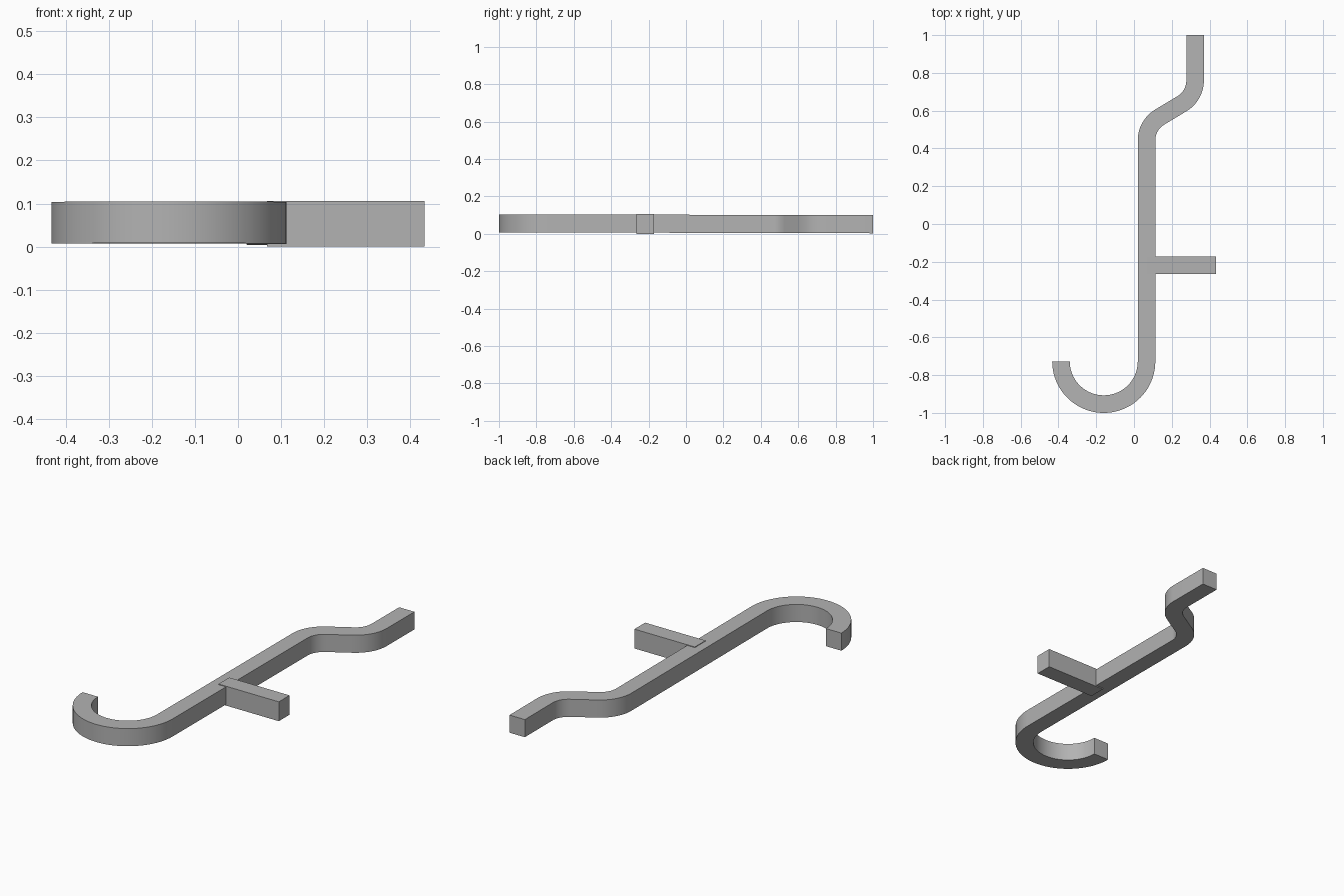
import bpy, bmesh, math
from mathutils import Vector

if "Cube" in bpy.data.objects:
    bpy.data.objects.remove(bpy.data.objects["Cube"])

HALF = 0.0465  # half the bar width

grey = bpy.data.materials.new("grey")
grey.diffuse_color = (0.45, 0.45, 0.45, 1)
grey.use_nodes = True
grey.node_tree.nodes["Principled BSDF"].inputs["Base Color"].default_value = grey.diffuse_color


def arc(cx, cy, r, a0, a1, n):
    """Points with unit normals along an arc, angles in degrees."""
    out = []
    for i in range(n + 1):
        a = math.radians(a0 + (a1 - a0) * i / n)
        d = Vector((math.cos(a), math.sin(a)))
        # the normal always points to the left of travel
        out.append((Vector((cx, cy)) + d * r, -d if a1 > a0 else d))
    return out


def finish(bm, name):
    bmesh.ops.recalc_face_normals(bm, faces=bm.faces)
    me = bpy.data.meshes.new(name)
    bm.to_mesh(me)
    bm.free()
    ob = bpy.data.objects.new(name, me)
    bpy.context.collection.objects.link(ob)
    me.materials.append(grey)
    bpy.ops.object.select_all(action='DESELECT')
    ob.select_set(True)
    bpy.context.view_layer.objects.active = ob
    bpy.ops.object.shade_smooth_by_angle(angle=math.radians(30))


# Hooked bar: half-circle hook, straight shank, S-bend and straight end
R = 0.1435
path = arc(-0.16, -0.727, 0.2265, 180, 360, 40)
path += arc(0.0665 + R, 0.443, R, 180, 120, 14)
path += arc(0.3235 - R, 0.76, R, -60, 0, 14)
path.append((Vector((0.3235, 1.0)), Vector((-1, 0))))

bm = bmesh.new()
rings = []
for p, n in path:
    a, b = p + n * HALF, p - n * HALF
    ring = []
    for q, z in ((a, 0.0055), (b, 0.0055), (b, 0.102), (a, 0.102)):
        ring.append(bm.verts.new((q.x, q.y, z - 0.0025 * q.y)))  # slight tilt
    rings.append(ring)
for r0, r1 in zip(rings, rings[1:]):
    for k in range(4):
        m = (k + 1) % 4
        bm.faces.new((r0[k], r0[m], r1[m], r1[k]))
bm.faces.new(rings[0])
bm.faces.new(rings[-1])
finish(bm, "hooked_bar")

# Side peg, slightly taller than the bar and ending at its middle
bm = bmesh.new()
bmesh.ops.create_cube(bm, size=1)
bmesh.ops.scale(bm, vec=(0.366, 0.093, 0.106), verts=bm.verts)
bmesh.ops.translate(bm, vec=(0.25, -0.2185, 0.053), verts=bm.verts)
finish(bm, "side_peg")
